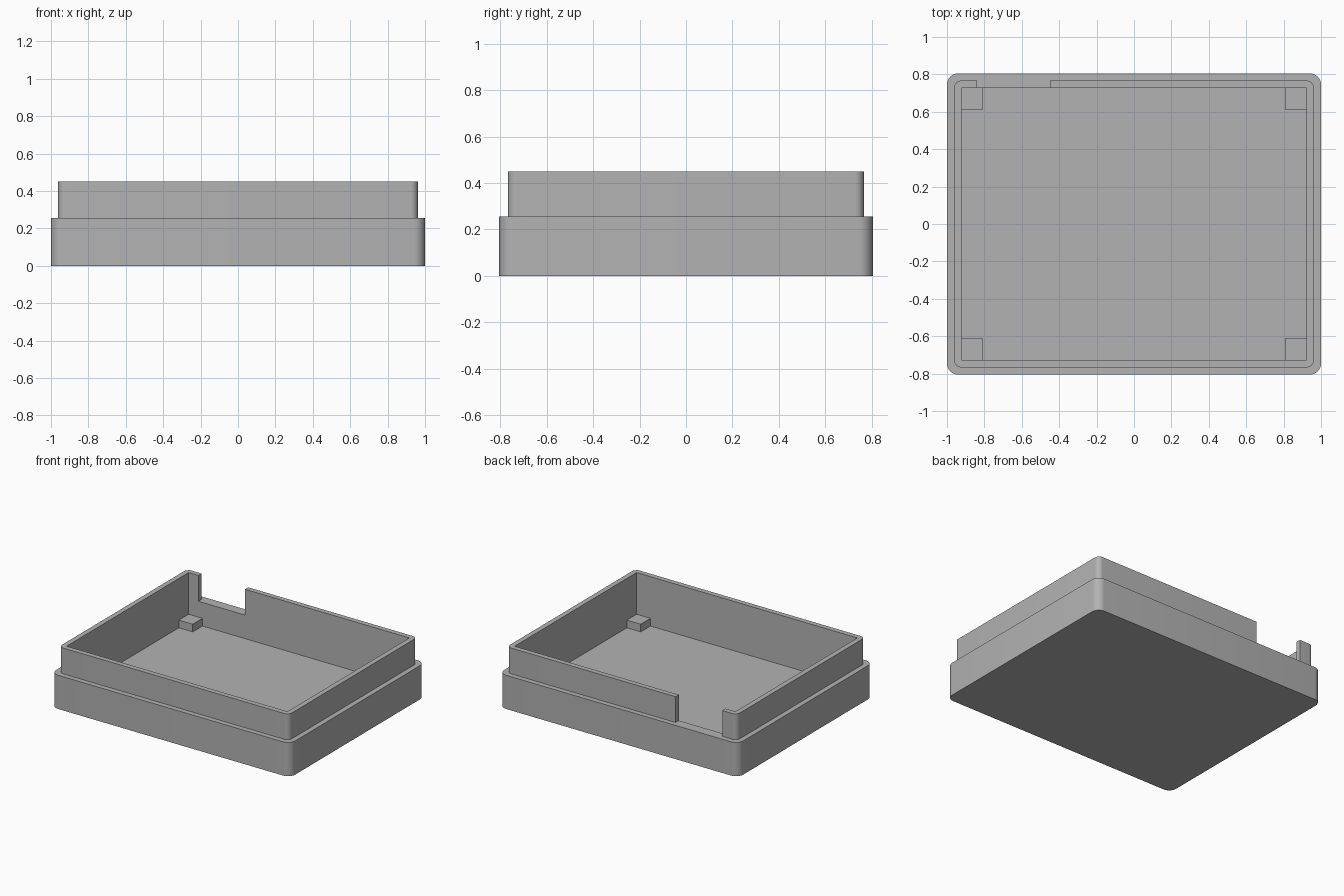
import bpy
import bmesh
import math

default = bpy.data.objects.get("Cube")
if default:
    bpy.data.objects.remove(default, do_unlink=True)

# Main dimensions
HALF_X, HALF_Y = 1.0, 0.805
WALL, LIP_INSET = 0.077, 0.0385
FLOOR, SHOULDER, TOP = 0.077, 0.255, 0.45
IN_X, IN_Y = HALF_X - WALL, HALF_Y - WALL
LIP_X, LIP_Y = HALF_X - LIP_INSET, HALF_Y - LIP_INSET
POST, POST_TOP = 0.116, 0.135
NOTCH_LEFT, NOTCH_RIGHT = -0.84, -0.45
SEGMENTS = 8
# Corner directions, anticlockwise from the back right
CORNERS = [(-1, 1), (-1, -1), (1, -1), (1, 1)]

grey = bpy.data.materials.new("plain grey")
grey.use_nodes = True
colour = (0.45, 0.45, 0.45, 1)
grey.diffuse_color = colour
grey.node_tree.nodes["Principled BSDF"].inputs["Base Color"].default_value = colour


def corner_arcs(half_x, half_y, radius):
    """One list of points for each rounded corner of a rectangle."""
    arcs = []
    for k, (sx, sy) in enumerate(CORNERS):
        cx, cy = sx * (half_x - radius), sy * (half_y - radius)
        angles = [math.pi / 2 * (k + 1 + i / SEGMENTS) for i in range(SEGMENTS + 1)]
        arcs.append([(cx + radius * math.cos(a), cy + radius * math.sin(a))
                     for a in angles])
    return arcs


def ring(bm, points, z):
    return [bm.verts.new((x, y, z)) for x, y in points]


def walls(bm, lower, upper):
    """Join two matching rings with upright faces."""
    for i in range(len(lower)):
        j = (i + 1) % len(lower)
        bm.faces.new((lower[i], lower[j], upper[j], upper[i]))


def finish(bm, name):
    """Smooth the rounded corners, keep hard edges and make the object."""
    bmesh.ops.recalc_face_normals(bm, faces=bm.faces[:])
    for face in bm.faces:
        face.smooth = True
    for edge in bm.edges:
        edge.smooth = edge.calc_face_angle(math.pi) < math.radians(30)
    mesh = bpy.data.meshes.new(name)
    bm.to_mesh(mesh)
    bm.free()
    mesh.materials.append(grey)
    bpy.context.scene.collection.objects.link(bpy.data.objects.new(name, mesh))


def prism(name, points, low, high):
    """Extrude a plan outline between two heights."""
    bm = bmesh.new()
    lower, upper = ring(bm, points, low), ring(bm, points, high)
    walls(bm, lower, upper)
    bm.faces.new(lower)
    bm.faces.new(upper)
    finish(bm, name)


inner = [(sx * IN_X, sy * IN_Y) for sx, sy in CORNERS]

# Lower tray: rounded outside, square cavity inside
bm = bmesh.new()
arcs = corner_arcs(HALF_X, HALF_Y, 0.06)
base = ring(bm, sum(arcs, []), 0)
rim_arcs = [ring(bm, arc, SHOULDER) for arc in arcs]
rim_inner, floor = ring(bm, inner, SHOULDER), ring(bm, inner, FLOOR)
walls(bm, base, sum(rim_arcs, []))
walls(bm, floor, rim_inner)
bm.faces.new(base)
bm.faces.new(floor)
for k in range(4):
    n = (k + 1) % 4
    bm.faces.new([rim_inner[k]] + rim_arcs[k])
    bm.faces.new((rim_inner[k], rim_arcs[k][-1], rim_arcs[n][0], rim_inner[n]))
finish(bm, "lower_tray")

# Raised thin lip, running round from one side of the back notch to the other
outline = [(NOTCH_LEFT, LIP_Y)] + sum(corner_arcs(LIP_X, LIP_Y, 0.038), [])
outline += [(NOTCH_RIGHT, LIP_Y), (NOTCH_RIGHT, IN_Y)]
outline += inner[::-1] + [(NOTCH_LEFT, IN_Y)]
prism("raised_lip", outline, SHOULDER, TOP)

# Support posts in the four inner corners
for sx, sy in CORNERS:
    x, y = sx * IN_X, sy * IN_Y
    px, py = x - sx * POST, y - sy * POST
    name = ("back" if sy > 0 else "front") + ("_left" if sx > 0 else "_right") + "_post"
    prism(name, [(x, y), (px, y), (px, py), (x, py)], FLOOR, POST_TOP)
